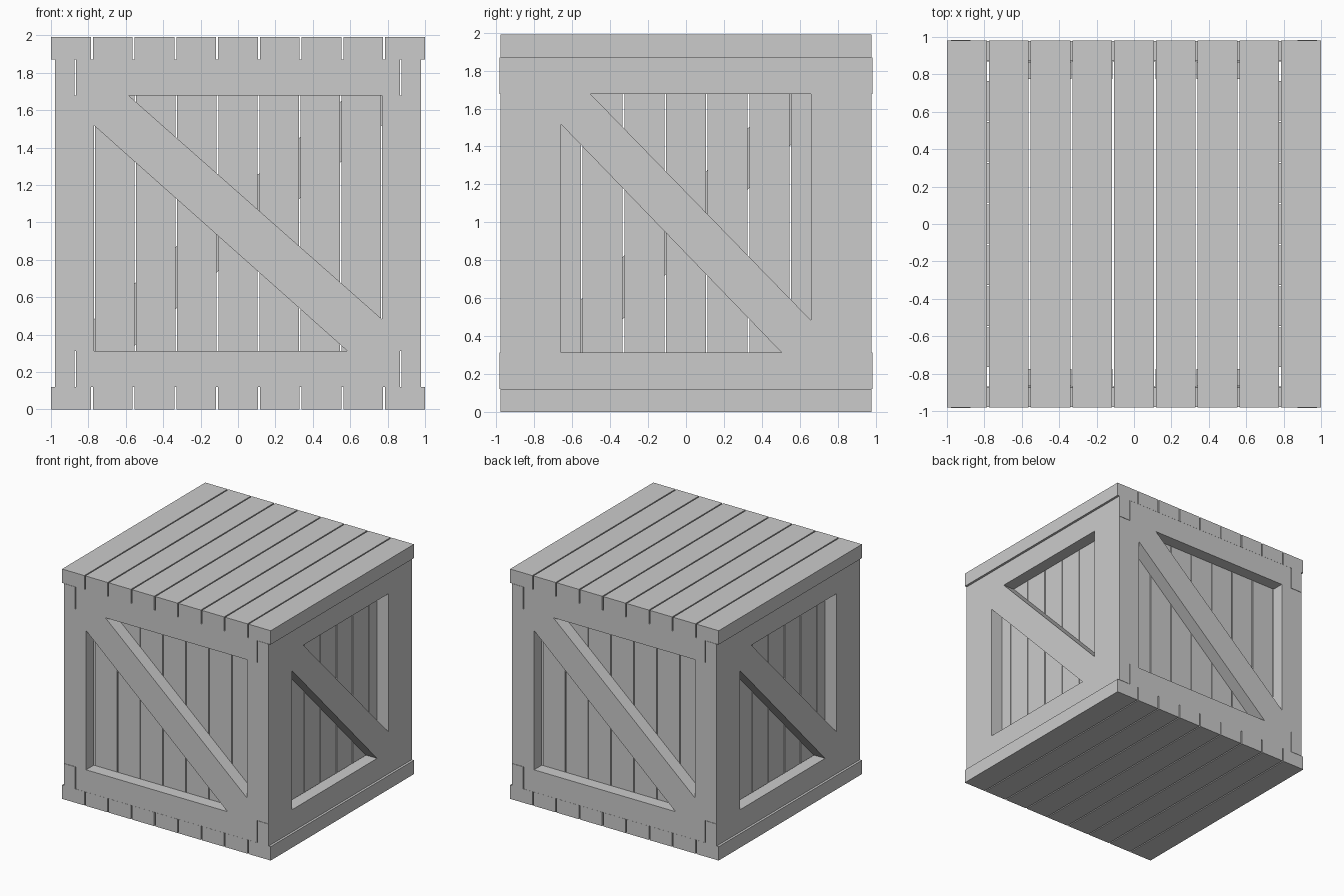
import bpy, bmesh
from mathutils import Matrix
from math import pi

if "Cube" in bpy.data.objects:
    bpy.data.objects.remove(bpy.data.objects["Cube"])

O, I = 0.979, 0.873          # outer and inner face of the frame layer
P0, P1 = 0.775, 0.866        # inner and outer face of the wall planks
Z0, Z1 = 0.12, 1.87          # wall bottom and top
R0, R1 = 0.312, 1.678        # inner edges of the rails


def make(name, verts, faces, spin=0):
    bm = bmesh.new()
    vs = [bm.verts.new(v) for v in verts]
    for f in faces:
        bm.faces.new([vs[i] for i in f])
    bm.transform(Matrix.Rotation(spin, 4, 'Z'))
    bmesh.ops.recalc_face_normals(bm, faces=bm.faces)
    mesh = bpy.data.meshes.new(name)
    bm.to_mesh(mesh)
    bm.free()
    ob = bpy.data.objects.new(name, mesh)
    bpy.context.collection.objects.link(ob)


def prism(name, profile, y0, y1, spin=0):
    """Extrude an (x, z) profile from y0 to y1, then turn it about z."""
    n = len(profile)
    verts = [(x, y, z) for y in (y0, y1) for x, z in profile]
    faces = [list(range(n)), list(range(n, 2 * n))]
    faces += [[i, (i + 1) % n, n + (i + 1) % n, n + i] for i in range(n)]
    make(name, verts, faces, spin)


def board(name, x0, x1, y0, y1, z0, z1, spin=0):
    prism(name, [(x0, z0), (x1, z0), (x1, z1), (x0, z1)], y0, y1, spin)


# lid and floor planks
for part, z in (("floor_plank", 0), ("lid_plank", Z1)):
    for i in range(9):
        c = (i - 4) * 0.2232
        board(part, c - 0.1065, c + 0.1065, -0.98, 0.98, z, z + 0.12)

# four walls: front, right, back, left
for k, side in enumerate(("front", "right", "back", "left")):
    spin = k * pi / 2
    wide = k % 2 == 0
    stile_in, stile_out = (0.77, O) if wide else (0.66, I - 0.005)
    rail = 0.866 if wide else 0.983

    # inner wall planks
    for i in range(7):
        c = (i - 3) * 0.22
        board(side + "_wall_plank", c - 0.1055, c + 0.1055, -P1, -P0, Z0, Z1, spin)

    # horizontal rails
    board(side + "_bottom_rail", -rail, rail, -O, -I, Z0, R0, spin)
    board(side + "_top_rail", -rail, rail, -O, -I, R1, Z1, spin)

    # vertical stiles
    board(side + "_left_stile", -stile_out, -stile_in, -O, -I + 0.005, R0, R1, spin)
    board(side + "_right_stile", stile_in, stile_out, -O, -I + 0.005, R0, R1, spin)

    # diagonal brace, cut to fit the frame corners
    s = stile_in
    dx = 0.185 if wide else 0.155
    dz = 0.16
    prism(side + "_brace",
          [(-s, R1), (-s, R1 - dz), (s - dx, R0), (s, R0), (s, R0 + dz + 0.01), (-s + dx, R1)],
          -O, -I + 0.005, spin)
